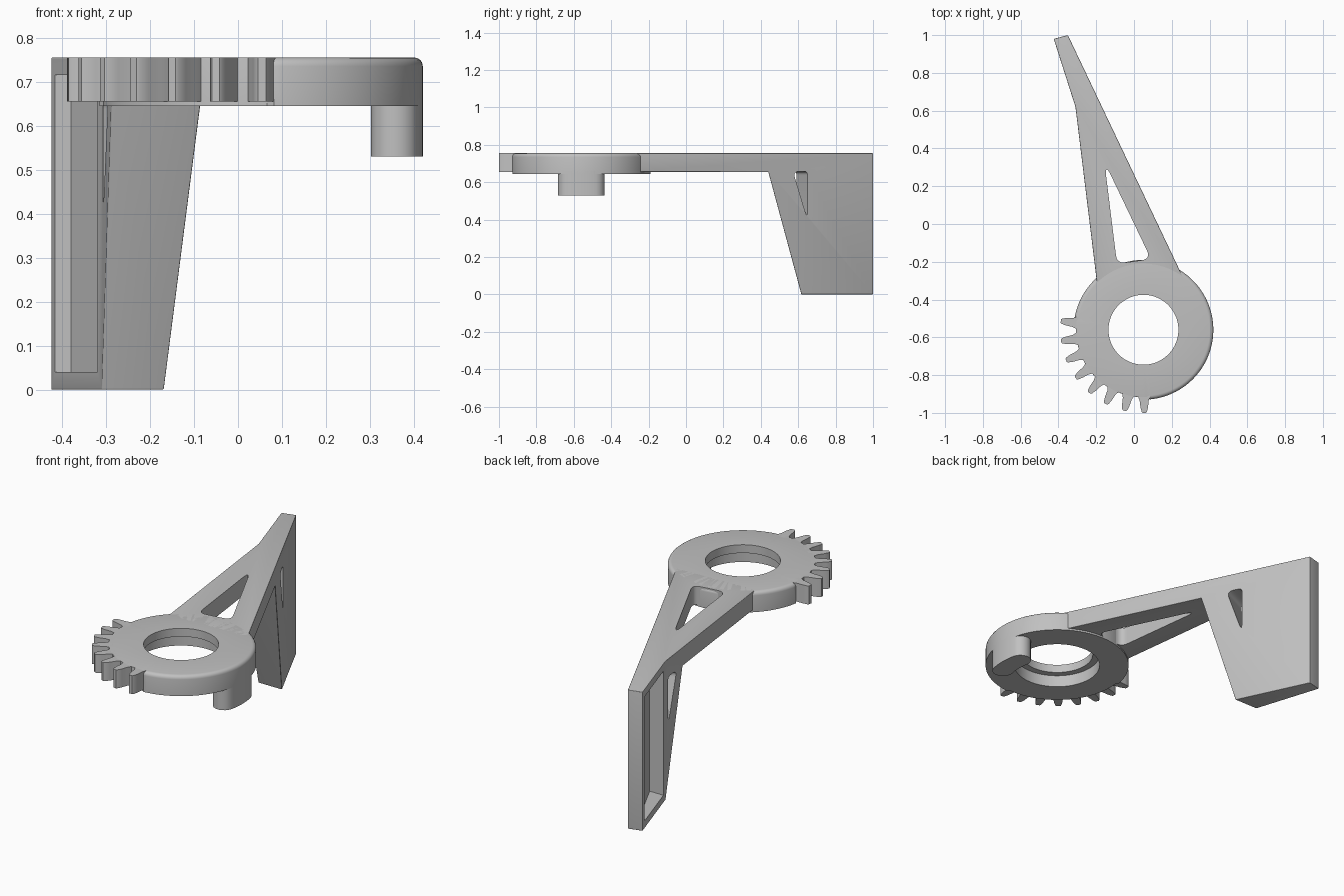
import bpy, bmesh
from math import cos, sin, pi, radians
from mathutils import Vector

cube = bpy.data.objects.get("Cube")
if cube:
    bpy.data.objects.remove(cube, do_unlink=True)

grey = bpy.data.materials.new("light_grey")
grey.use_nodes = True
COLOUR = (0.53, 0.53, 0.53, 1)
grey.diffuse_color = COLOUR
grey.node_tree.nodes["Principled BSDF"].inputs["Base Color"].default_value = COLOUR

CX, CY = 0.05, -0.56             # ring centre
TOP, ARM_Z, RING_Z = 0.755, 0.655, 0.645


def make(name, bm):
    bmesh.ops.recalc_face_normals(bm, faces=bm.faces)
    mesh = bpy.data.meshes.new(name)
    bm.to_mesh(mesh)
    bm.free()
    mesh.materials.append(grey)
    ob = bpy.data.objects.new(name, mesh)
    bpy.context.collection.objects.link(ob)
    return ob


def add_prism(bm, points, vec):
    """Extrude a closed outline along a vector."""
    face = bm.faces.new([bm.verts.new(p) for p in points])
    res = bmesh.ops.extrude_face_region(bm, geom=[face], use_keep_orig=True)
    verts = [g for g in res["geom"] if isinstance(g, bmesh.types.BMVert)]
    bmesh.ops.translate(bm, verts=verts, vec=vec)


def prism(name, points, vec):
    bm = bmesh.new()
    add_prism(bm, points, vec)
    return make(name, bm)


def plan(points, z):
    return [(x, y, z) for x, y in points]


def rounded(points, cuts, steps=6):
    """Round each corner of a 2D outline, starting at the given distance."""
    out = []
    for i, cut in enumerate(cuts):
        p = Vector(points[i])
        a = p + (Vector(points[i - 1]) - p).normalized() * cut
        b = p + (Vector(points[(i + 1) % len(points)]) - p).normalized() * cut
        for k in range(steps + 1):
            t = k / steps
            out.append(tuple(a * (1 - t) ** 2 + p * 2 * t * (1 - t) + b * t * t))
    return out


def polar(r, a):
    return (CX + r * cos(a), CY + r * sin(a))


def apply(ob, mod):
    bpy.context.view_layer.objects.active = ob
    bpy.ops.object.modifier_apply(modifier=mod.name)


def cut(ob, cutter):
    cutter.hide_render = True
    mod = ob.modifiers.new("cut", "BOOLEAN")
    mod.operation = "DIFFERENCE"
    mod.solver = "EXACT"
    mod.object = cutter
    apply(ob, mod)
    bpy.data.objects.remove(cutter, do_unlink=True)


def bevel(ob, width):
    mod = ob.modifiers.new("soft_edges", "BEVEL")
    mod.width = width
    mod.segments = 4
    mod.limit_method = "ANGLE"
    mod.angle_limit = radians(30)
    apply(ob, mod)


def smooth(ob):
    bpy.ops.object.select_all(action="DESELECT")
    ob.select_set(True)
    bpy.context.view_layer.objects.active = ob
    bpy.ops.object.shade_smooth_by_angle(angle=radians(35))


# Ring: stepped bore, rounded top rim, slightly smaller behind the teeth
bm = bmesh.new()
SEG = 144
loops = []
for i in range(SEG):
    a = 2 * pi * i / SEG
    toothed = radians(170) < a < radians(274)
    r, e = (0.357, 0.001) if toothed else (0.37, 0.02)
    rim = [(r - e + e * sin(t * pi / 8), TOP - e + e * cos(t * pi / 8)) for t in range(5)]
    profile = [(0.185, TOP)] + rim + [(r, RING_Z), (0.22, RING_Z), (0.22, 0.71), (0.185, 0.71)]
    loops.append([bm.verts.new((*polar(q, a), z)) for q, z in profile])
for i in range(SEG):
    p, q = loops[i], loops[(i + 1) % SEG]
    for j in range(len(p)):
        k = (j + 1) % len(p)
        bm.faces.new((p[j], q[j], q[k], p[k]))
smooth(make("ring", bm))

# Gear teeth along one quarter of the ring
bm = bmesh.new()
half = [(0.335, 0.031), (0.357, 0.031), (0.375, 0.024), (0.41, 0.02), (0.434, 0.014), (0.44, 0.009)]
for i in range(8):
    a = radians(174 + 13.8 * i)
    side = [(r, -w) for r, w in half] + [(r, w) for r, w in reversed(half)]
    outline = [(CX + r * cos(a) - w * sin(a), CY + r * sin(a) + w * cos(a)) for r, w in side]
    add_prism(bm, plan(outline, ARM_Z), (0, 0, TOP - ARM_Z))
smooth(make("gear_teeth", bm))

# Stop post: a curved slot shape under the ring
END, MID, W = radians(12.8), 0.315, 0.055
outline = [polar(MID + W, -END + 2 * END * i / 10) for i in range(11)]
for s in (1, -1):
    ex, ey = polar(MID, s * END)
    turn = s * END + (0 if s > 0 else pi)
    outline += [(ex + W * cos(turn + pi * k / 10), ey + W * sin(turn + pi * k / 10)) for k in range(1, 10)]
    if s > 0:
        outline += [polar(MID - W, END - 2 * END * i / 10) for i in range(11)]
smooth(prism("stop_post", plan(outline, 0.53), (0, 0, 0.13)))

# Arm and fin: one plan outline, with the space ahead of the fin cut away
outline = [(0.268, -0.30), (-0.35, 1.0), (-0.425, 0.98), (-0.31, 0.62), (-0.195, -0.32)]
arm = prism("arm_and_fin", plan(outline, 0), (0, 0, TOP))
under = [(-1, -0.1), (0.645, -0.1), (0.617, 0), (0.44, ARM_Z), (-1, ARM_Z)]
cut(arm, prism("under_cutter", [(-1, y, z) for y, z in under], (2, 0, 0)))
bevel(arm, 0.018)

# Window through the arm
window = rounded([(-0.157, 0.33), (-0.09, -0.21), (0.09, -0.185)], [0.085, 0.045, 0.05])
cut(arm, prism("window_cutter", plan(window, 0.5), (0, 0, 0.5)))

# Recess in the side of the fin
recess = [(-0.38, 0.95), (-0.237, 0.65), (-0.5, 0.65), (-0.5, 0.95)]
cut(arm, prism("recess_cutter", plan(recess, 0.04), (0, 0, 0.675)))

# Small slot straight through the fin
across = Vector((0.902, 0.43, 0))
slot = rounded([(0.572, 0.658), (0.65, 0.658), (0.65, 0.40)], [0.035, 0.02, 0.05])
points = [Vector((0.125 - 0.475 * y, y, z)) - across * 0.3 for y, z in slot]
cut(arm, prism("slot_cutter", points, across * 0.4))
smooth(arm)
